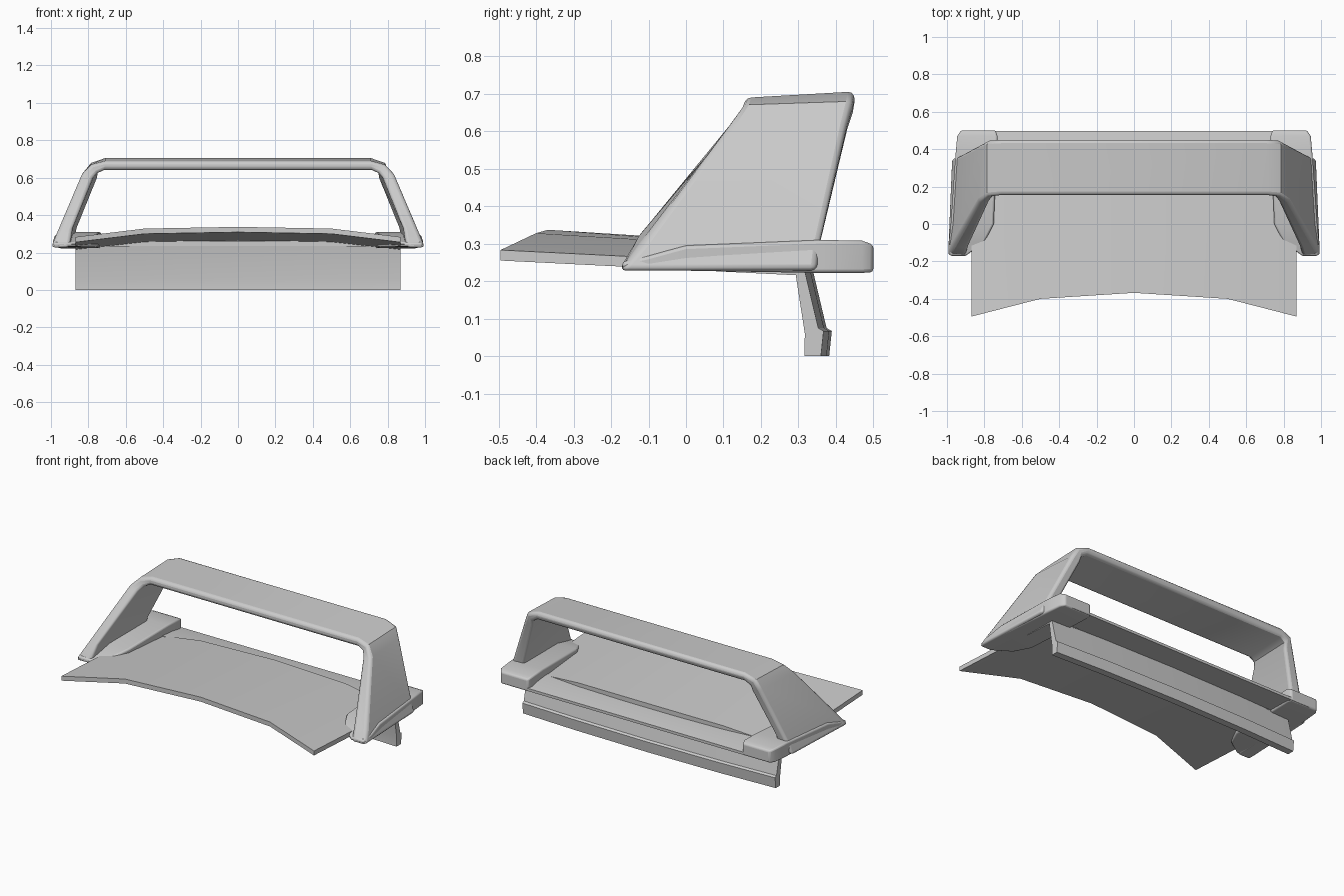
import bpy, bmesh, math

if "Cube" in bpy.data.objects:
    bpy.data.objects.remove(bpy.data.objects["Cube"])


def loft(name, rings, bevel=0.0, angle=40):
    """Skin closed rings of points, cap the ends, optionally round the edges."""
    bm = bmesh.new()
    rows = [[bm.verts.new(p) for p in ring] for ring in rings]
    n = len(rows[0])
    for a, b in zip(rows, rows[1:]):
        for i in range(n):
            j = (i + 1) % n
            bm.faces.new((a[i], a[j], b[j], b[i]))
    bm.faces.new(rows[0])
    bm.faces.new(rows[-1])
    bmesh.ops.recalc_face_normals(bm, faces=bm.faces)
    me = bpy.data.meshes.new(name)
    bm.to_mesh(me)
    bm.free()
    ob = bpy.data.objects.new(name, me)
    bpy.context.collection.objects.link(ob)
    if bevel:
        m = ob.modifiers.new("round", 'BEVEL')
        m.width = bevel
        m.segments = 3
        m.limit_method = 'ANGLE'
        m.angle_limit = math.radians(angle)
    bpy.ops.object.select_all(action='DESELECT')
    ob.select_set(True)
    bpy.context.view_layer.objects.active = ob
    bpy.ops.object.shade_smooth_by_angle(angle=math.radians(35))
    return ob


def both_sides(half):
    """Stations from -x to +x made from stations listed at x >= 0."""
    return [(-s[0],) + s[1:] for s in half if s[0] > 0] + \
           [s for s in reversed(half)]


# crowned lid: x, front y, front z, rear y, rear z
lid = both_sides([(0.87, -0.495, 0.283, 0.31, 0.243),
                  (0.5, -0.40, 0.328, 0.345, 0.283),
                  (0.0, -0.368, 0.337, 0.36, 0.291)])
t = 0.028
loft("trunk_lid", [[(x, fy, fz), (x, ry, rz), (x, ry, rz - t), (x, fy, fz - t)]
                   for x, fy, fz, ry, rz in lid])

# rear lip that drops away behind the lid
loft("rear_lip", [[(x, 0.31, 0.262), (x, 0.40, 0.258), (x, 0.498, 0.243),
                   (x, 0.498, 0.226), (x, 0.31, 0.236)] for x in (-0.87, 0.87)])

# rear panel, slightly bowed backwards in the middle
panel = [(0.29, 0.235), (0.317, 0.06), (0.316, 0.0), (0.36, 0.0),
         (0.367, 0.067), (0.353, 0.075), (0.315, 0.235)]
bow = both_sides([(0.87, 0.0), (0.5, 0.015), (0.0, 0.022)])
loft("rear_panel", [[(x, y + b, z) for y, z in panel] for x, b in bow])

# wing hoop: outer x, z, inner x, z, front y, back y, front drop
stations = [(1.0, 0.228, 0.90, 0.228, -0.178, 0.35, 0.0),
            (0.975, 0.29, 0.885, 0.33, -0.125, 0.357, 0.0),
            (0.835, 0.62, 0.775, 0.60, 0.115, 0.43, 0.0),
            (0.785, 0.68, 0.75, 0.635, 0.148, 0.445, 0.01),
            (0.71, 0.706, 0.715, 0.657, 0.155, 0.45, 0.017)]


def hoop_ring(s, side):
    ox, oz, ix, iz, fy, by, d = s
    k = 0.022 if oz < 0.65 else 0.0
    return [(side * ox, fy, oz - d), (side * (ox - k), by, oz),
            (side * (ix - k), by, iz), (side * ix, fy, iz - d)]


loft("wing_hoop", [hoop_ring(s, -1) for s in stations] +
     [hoop_ring(s, 1) for s in reversed(stations)], 0.018)

# foot pads: y, inner x, outer x, bottom z, top z
pad = [(-0.17, 0.90, 0.985, 0.233, 0.252),
       (-0.10, 0.80, 0.99, 0.230, 0.268),
       (0.0, 0.75, 0.98, 0.228, 0.295),
       (0.36, 0.735, 0.955, 0.222, 0.31),
       (0.47, 0.73, 0.945, 0.222, 0.308),
       (0.5, 0.74, 0.925, 0.224, 0.297)]
for side, label in ((1, "right"), (-1, "left")):
    loft("foot_pad_" + label,
         [[(side * i, y, b), (side * o, y, b), (side * o, y, h), (side * i, y, h)]
          for y, i, o, b, h in pad], 0.02, 50)
